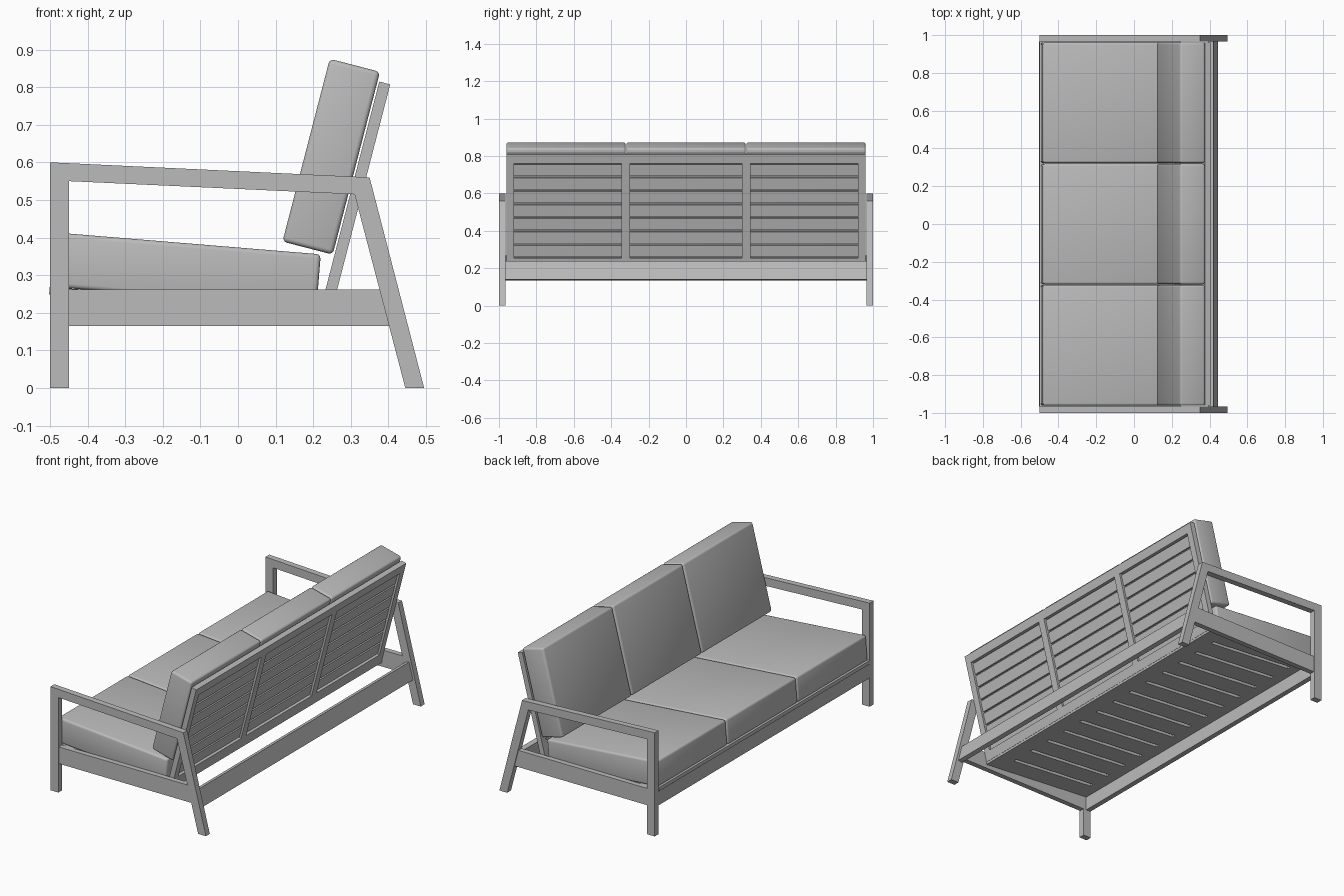
import bpy, bmesh
from math import radians
from mathutils import Matrix, Vector

old = bpy.data.objects.get("Cube")
if old:
    bpy.data.objects.remove(old, do_unlink=True)

grey = bpy.data.materials.new("plain_grey")
grey.use_nodes = True
COLOUR = (0.5, 0.5, 0.5, 1)
grey.diffuse_color = COLOUR
grey.node_tree.nodes["Principled BSDF"].inputs["Base Color"].default_value = COLOUR


def finish(name, bm):
    bmesh.ops.recalc_face_normals(bm, faces=bm.faces)
    mesh = bpy.data.meshes.new(name)
    bm.to_mesh(mesh)
    bm.free()
    mesh.materials.append(grey)
    ob = bpy.data.objects.new(name, mesh)
    bpy.context.collection.objects.link(ob)
    return ob


def boxes(name, parts, origin=(0, 0, 0), tilt=0):
    """Join boxes given as (centre, size), then tilt about y and move."""
    bm = bmesh.new()
    for centre, size in parts:
        bmesh.ops.create_cube(bm, size=1, matrix=Matrix.Translation(centre) @ Matrix.Diagonal((*size, 1)))
    bm.transform(Matrix.Translation(origin) @ Matrix.Rotation(radians(tilt), 4, 'Y'))
    return finish(name, bm)


def plate(name, outline, y0, y1):
    """Extrude an x-z outline from y0 to y1."""
    bm = bmesh.new()
    face = bm.faces.new([bm.verts.new((x, y0, z)) for x, z in outline])
    new = bmesh.ops.extrude_face_region(bm, geom=[face])["geom"]
    bmesh.ops.translate(bm, vec=(0, y1 - y0, 0), verts=[v for v in new if isinstance(v, bmesh.types.BMVert)])
    return finish(name, bm)


def cushion(name, size, origin, tilt):
    ob = boxes(name, [((0, 0, 0), size)], origin, tilt)
    mod = ob.modifiers.new("soft_edges", 'BEVEL')
    mod.width = 0.012
    mod.segments = 3
    bpy.ops.object.select_all(action='DESELECT')
    ob.select_set(True)
    bpy.context.view_layer.objects.active = ob
    bpy.ops.object.modifier_apply(modifier=mod.name)
    bpy.ops.object.shade_smooth_by_angle(angle=radians(40))


# Side frames: front leg, armrest, raked back leg and lower rail
for side, s in (("left", 1), ("right", -1)):
    inner, outer = s * 0.965, s * 1.0
    plate(side + "_arm_frame", [(-0.5, 0), (-0.45, 0), (-0.45, 0.55), (0.31, 0.515), (0.445, 0),
                                (0.495, 0), (0.35, 0.56), (-0.5, 0.6)], inner, outer)
    plate(side + "_side_rail", [(-0.45, 0.165), (0.402, 0.165), (0.377, 0.262), (-0.45, 0.262)],
          inner, s * 0.995)

# Long rails
boxes("front_rail", [((-0.483, 0, 0.205), (0.03, 1.93, 0.08))])
plate("back_rail", [(0.445, 0.14), (0.42, 0.237), (0.395, 0.23), (0.42, 0.134)], -0.965, 0.965)

# Slatted seat base with cross slots
SLOTS, PITCH, GAP = 13, 0.14, 0.022
parts = [((s * 0.325, 0, 0), (0.1, 1.93, 0.02)) for s in (-1, 1)]
edges = [-0.965] + [(i - (SLOTS - 1) / 2) * PITCH for i in range(SLOTS)] + [0.965]
for i in range(SLOTS + 1):
    a = edges[i] + (GAP / 2 if i else 0)
    b = edges[i + 1] - (GAP / 2 if i < SLOTS else 0)
    parts.append(((0, (a + b) / 2, 0), (0.55, b - a, 0.02)))
boxes("seat_base", parts, (-0.128, 0, 0.228), 4.7)

# Back frame: top and bottom rails, four stiles and three bays of slats
parts = [((0, 0, 0.288), (0.03, 1.92, 0.05)), ((0, 0, -0.287), (0.03, 1.92, 0.055))]
for y in (-0.94, -0.322, 0.322, 0.94):
    parts.append(((0, y, 0), (0.03, 0.045 if abs(y) < 0.5 else 0.04, 0.53)))
boxes("back_frame", parts, (0.312, 0, 0.508), 14.5)
slats = [((-0.004, y, (i - 3) * 0.0745), (0.014, 0.6, 0.064)) for y in (-0.631, 0, 0.631) for i in range(7)]
boxes("back_slats", slats, (0.312, 0, 0.508), 14.5)

# Three seat cushions and three back cushions
for i, place in enumerate(("right", "middle", "left")):
    y = (i - 1) * 0.642
    cushion(place + "_seat_cushion", (0.705, 0.638, 0.145), (-0.137, y, 0.312), 4.7)
    cushion(place + "_back_cushion", (0.138, 0.638, 0.502), (0.248, y, 0.615), 14.5)
